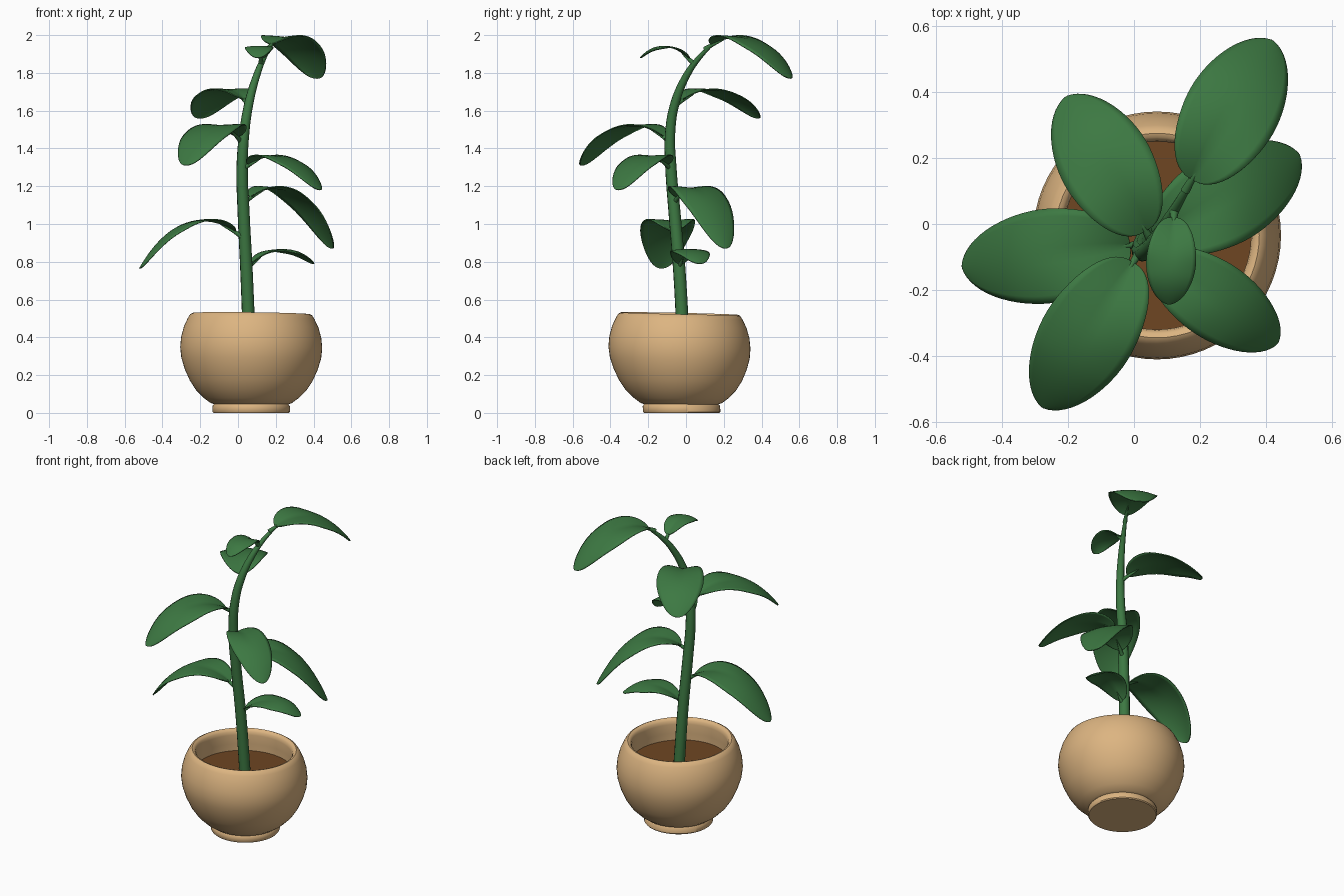
import bpy, bmesh, math
from mathutils import Vector

if "Cube" in bpy.data.objects:
    bpy.data.objects.remove(bpy.data.objects["Cube"])


def material(name, col):
    m = bpy.data.materials.new(name)
    m.diffuse_color = (*col, 1)
    m.use_nodes = True
    m.node_tree.nodes["Principled BSDF"].inputs["Base Color"].default_value = m.diffuse_color
    return m


CLAY = material("tan clay", (0.72, 0.46, 0.22))
SOIL = material("brown soil", (0.155, 0.06, 0.016))
GREEN = material("leaf green", (0.046, 0.19, 0.055))
CX, CY = 0.07, -0.035


def activate(ob):
    bpy.ops.object.select_all(action='DESELECT')
    bpy.context.view_layer.objects.active = ob
    ob.select_set(True)


def finish(bm, name, mat, angle=40):
    bmesh.ops.recalc_face_normals(bm, faces=bm.faces)
    me = bpy.data.meshes.new(name)
    bm.to_mesh(me)
    bm.free()
    me.materials.append(mat)
    ob = bpy.data.objects.new(name, me)
    bpy.context.collection.objects.link(ob)
    activate(ob)
    bpy.ops.object.shade_smooth_by_angle(angle=math.radians(angle))
    return ob


def lathe(name, profile, mat, n=64):
    """Revolve (radius, z) points about the pot axis, leaning the rim a little."""
    bm = bmesh.new()
    vs = [bm.verts.new((r, 0, z)) for r, z in profile]
    es = [bm.edges.new(p) for p in zip(vs, vs[1:])]
    bmesh.ops.spin(bm, geom=vs + es, axis=(0, 0, 1), cent=(0, 0, 0),
                   steps=n, angle=math.tau, use_merge=True)
    bmesh.ops.remove_doubles(bm, verts=bm.verts, dist=1e-4)
    for v in bm.verts:
        h = v.co.z
        v.co.z -= (0.012 * v.co.x + 0.022 * v.co.y) * h / 0.53
        v.co.x += CX
        v.co.y += CY + 0.012 * max(0, 1 - h / 0.35)
    return finish(bm, name, mat)


def tube(name, pts, mat):
    """Smooth tapered tube through (x, y, z, radius) points."""
    cu = bpy.data.curves.new(name, 'CURVE')
    cu.dimensions = '3D'
    cu.bevel_depth = 1
    cu.bevel_resolution = 4
    cu.use_fill_caps = True
    cu.resolution_u = 6
    sp = cu.splines.new('BEZIER')
    sp.bezier_points.add(len(pts) - 1)
    for b, p in zip(sp.bezier_points, pts):
        b.co = p[:3]
        b.radius = p[3]
        b.handle_left_type = b.handle_right_type = 'AUTO'
    cu.materials.append(mat)
    ob = bpy.data.objects.new(name, cu)
    bpy.context.collection.objects.link(ob)
    activate(ob)
    bpy.ops.object.convert(target='MESH')
    bpy.ops.object.shade_smooth_by_angle(angle=math.radians(50))


def leaf(name, base, tip, peak, width, start=0.08):
    """Arched oval blade, cupped near the stem and drooping outward, with a stalk."""
    base, tip = Vector(base), Vector(tip)
    a, c = math.sqrt(peak - base.z), math.sqrt(peak - tip.z)
    top = a / (a + c)

    def rib(s):
        p = base.lerp(tip, s)
        if s < top:
            p.z = peak - (peak - base.z) * (1 - s / top) ** 2
        else:
            p.z = peak - (peak - tip.z) * ((s - top) / (1 - top)) ** 2.3
        return p

    flat = Vector((tip.x - base.x, tip.y - base.y, 0)).normalized()
    side = Vector((-flat.y, flat.x, 0))
    rows, cols = 28, 12
    bm = bmesh.new()
    grid = []
    for i in range(rows + 1):
        u = (1 - math.cos(math.pi * (0.02 + 0.975 * i / rows))) / 2
        s = start + (1 - start) * u
        half = width * math.sqrt(u * (1 - u))
        tangent = (rib(s + 0.01) - rib(s - 0.01)).normalized()
        up = tangent.cross(side)
        cup = 0.28 * max(0, 1 - u / 0.6)
        row = []
        for j in range(cols + 1):
            t = 2 * j / cols - 1
            lift = half * (cup * abs(t) - 0.16 * min(1, 2 * u) * t * t)
            row.append(bm.verts.new(rib(s) + side * half * t + up * lift))
        grid.append(row)
    for r0, r1 in zip(grid, grid[1:]):
        for j in range(cols):
            bm.faces.new((r0[j], r0[j + 1], r1[j + 1], r1[j]))
    ob = finish(bm, name, GREEN, 60)
    mod = ob.modifiers.new("thickness", 'SOLIDIFY')
    mod.thickness = 0.006
    mod.offset = 0
    drop = Vector((0, 0, 1))
    tube(name + "_stalk", [(*(rib(s) - drop * d), r) for s, d, r in
                           ((0, 0, 0.014), (0.09, 0.004, 0.010),
                            (0.16, 0.006, 0.006), (0.22, 0.004, 0.002))], GREEN)


# round pot with foot ring, rolled rim and inner wall
lathe("pot", [(0, 0), (0.2, 0), (0.205, 0.006), (0.205, 0.036), (0.197, 0.046),
              (0.215, 0.052), (0.25, 0.078), (0.292, 0.12), (0.325, 0.17),
              (0.352, 0.23), (0.37, 0.29), (0.376, 0.345), (0.371, 0.4),
              (0.356, 0.455), (0.335, 0.5), (0.322, 0.52), (0.31, 0.526),
              (0.298, 0.522), (0.289, 0.51), (0.285, 0.49), (0.29, 0.43),
              (0.29, 0.36)], CLAY)
# soil disc
lathe("soil", [(0, 0.385), (0.29, 0.385), (0.29, 0.365), (0, 0.365)], SOIL)

# curved stem
tube("stem", [(0.06, -0.014, 0.37, 0.034), (0.045, -0.035, 0.75, 0.033),
              (0.03, -0.06, 1.05, 0.032), (0.022, -0.08, 1.3, 0.03),
              (0.033, -0.084, 1.48, 0.027), (0.058, -0.058, 1.64, 0.024),
              (0.1, 0.005, 1.79, 0.019), (0.135, 0.065, 1.875, 0.014),
              (0.172, 0.127, 1.94, 0.009)], GREEN)

# leaves: base, tip, midrib peak height, width
leaves = [
    ((0.155, 0.10, 1.925), (0.42, 0.555, 1.77), 1.987, 0.285),
    ((0.122, 0.04, 1.85), (0.105, -0.242, 1.88), 1.94, 0.15),
    ((0.055, -0.055, 1.63), (-0.205, 0.385, 1.56), 1.71, 0.28),
    ((0.02, -0.08, 1.43), (-0.277, -0.555, 1.31), 1.52, 0.285),
    ((0.025, -0.08, 1.29), (0.435, -0.36, 1.18), 1.358, 0.235),
    ((0.03, -0.065, 1.11), (0.5, 0.21, 0.87), 1.188, 0.285),
    ((0.03, -0.06, 0.925), (-0.52, -0.13, 0.765), 1.016, 0.285),
    ((0.042, -0.04, 0.76), (0.402, 0.075, 0.79), 0.864, 0.19),
]
for i, args in enumerate(leaves):
    leaf(f"leaf_{i + 1}", *args)
